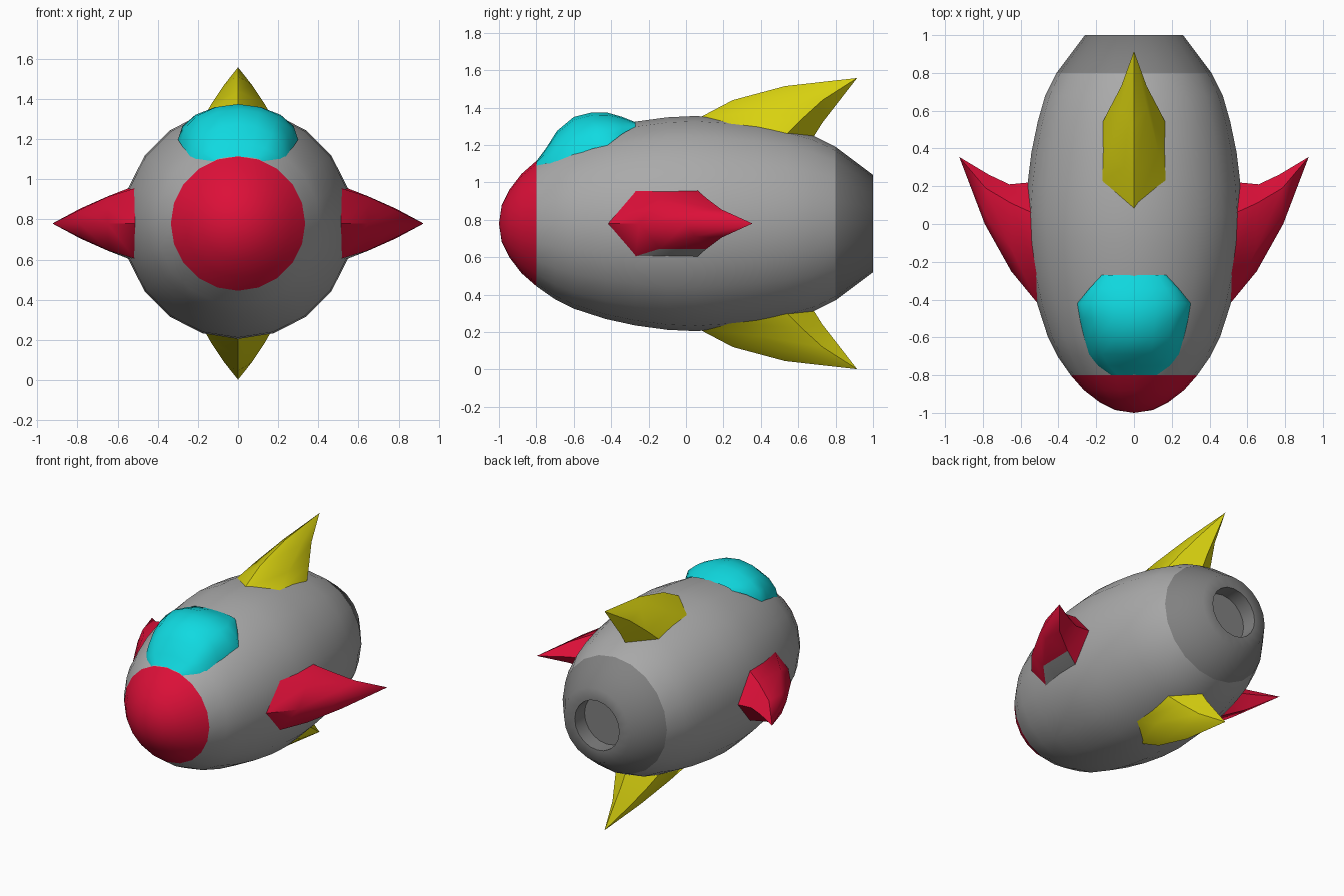
import bpy, bmesh, math

if "Cube" in bpy.data.objects:
    bpy.data.objects.remove(bpy.data.objects["Cube"])

CZ = 0.78  # height of the hull axis


def material(name, rgb):
    m = bpy.data.materials.new(name)
    m.diffuse_color = (*rgb, 1)
    m.use_nodes = True
    m.node_tree.nodes["Principled BSDF"].inputs["Base Color"].default_value = m.diffuse_color
    return m


RED = material("red", (0.72, 0.005, 0.04))
YELLOW = material("yellow", (0.7, 0.65, 0.005))
CYAN = material("cyan", (0.005, 0.7, 0.75))
GREY = material("grey", (0.4, 0.4, 0.4))
DARK = material("dark_grey", (0.22, 0.22, 0.22))


def finish(name, bm, mats, angle):
    bmesh.ops.remove_doubles(bm, verts=bm.verts, dist=1e-5)
    bmesh.ops.recalc_face_normals(bm, faces=bm.faces)
    me = bpy.data.meshes.new(name)
    bm.to_mesh(me)
    bm.free()
    for m in mats:
        me.materials.append(m)
    ob = bpy.data.objects.new(name, me)
    bpy.context.collection.objects.link(ob)
    bpy.ops.object.select_all(action='DESELECT')
    ob.select_set(True)
    bpy.context.view_layer.objects.active = ob
    bpy.ops.object.shade_smooth_by_angle(angle=math.radians(angle))
    return ob


def revolve(name, profile, mat, angle=40, n=20):
    """Turn (y, radius) points about the hull axis."""
    bm = bmesh.new()
    rings = []
    for y, r in profile:
        if r == 0:
            rings.append([bm.verts.new((0, y, CZ))] * n)
        else:
            rings.append([bm.verts.new((r * math.cos(2 * math.pi * i / n), y,
                                        CZ + r * math.sin(2 * math.pi * i / n))) for i in range(n)])
    for a, b in zip(rings, rings[1:]):
        for i in range(n):
            j = (i + 1) % n
            bm.faces.new(list(dict.fromkeys((a[i], a[j], b[j], b[i]))))
    return finish(name, bm, [mat], angle)


def fin(name, rings, tip, mats, place, grey_strip=False):
    """Six-sided swept spike; ring points are (y, height, half width)."""
    bm = bmesh.new()
    loops = []
    for front, side_f, side_b, back in rings:
        pts = [(*front, 0), side_f, side_b, (*back, 0)]
        pts += [(y, h, -w) for y, h, w in (side_b, side_f)]
        loops.append([bm.verts.new(place(*p)) for p in pts])
    top = bm.verts.new(place(*tip, 0))
    bm.faces.new(loops[0])
    for level, (a, b) in enumerate(zip(loops, loops[1:])):
        for i in range(6):
            j = (i + 1) % 6
            f = bm.faces.new((a[i], a[j], b[j], b[i]))
            if grey_strip and level == 0 and i == 4:
                f.material_index = 1
    for i in range(6):
        bm.faces.new((loops[-1][i], loops[-1][(i + 1) % 6], top))
    return finish(name, bm, mats, 50)


# Hull, nose and recessed exhaust
revolve("hull", [(-0.8, .335), (-.7, .405), (-.6, .455), (-.43, .51), (-.27, .545), (-.1, .568),
                 (.05, .575), (.2, .565), (.38, .543), (.54, .51), (.68, .47), (.8, .41)], GREY)
revolve("nose_cap", [(-1, 0), (-.985, .1), (-.945, .18), (-.88, .265), (-.8, .335)], RED, 60)
revolve("exhaust", [(.8, .41), (1, .26), (1, .175), (.89, .175), (.89, 0)], DARK, 60)

# Canopy: arched cross-sections along y (y, half width, side z, top z)
bm = bmesh.new()
rows = []
for y, w, zs, zt in [(-.8, .12, 1.09, 1.113), (-.75, .19, 1.10, 1.18), (-.69, .24, 1.105, 1.275),
                     (-.6, .265, 1.145, 1.35), (-.5, .287, 1.18, 1.375), (-.42, .3, 1.198, 1.373),
                     (-.34, .235, 1.26, 1.35), (-.27, .17, 1.298, 1.322)]:
    rows.append([bm.verts.new((w * math.sin(t), y, zs + (zt - zs) * math.cos(t)))
                 for t in (math.pi * k / 8 for k in range(-4, 5))])
for a, b in zip(rows, rows[1:]):
    for i in range(8):
        bm.faces.new((a[i], a[i + 1], b[i + 1], b[i]))
finish("canopy", bm, [CYAN], 60)

# Upper and lower tail fins, left and right side fins
TAIL = [((.06, .56), (.22, .53, .17), (.54, .48, .165), (.68, .46)),
        ((.25, .66), (.38, .60, .13), (.62, .56, .125), (.73, .54)),
        ((.53, .735), (.61, .69, .07), (.73, .66, .067), (.80, .63))]
SIDE = [((-.42, .51), (-.27, .515, .175), (.06, .54, .178), (.22, .555)),
        ((-.25, .65), (-.14, .645, .135), (.11, .65, .135), (.21, .66)),
        ((0, .79), (.05, .785, .07), (.19, .785, .075), (.262, .77))]
for s, v, h in ((1, "upper", "right"), (-1, "lower", "left")):
    fin(v + "_tail_fin", TAIL, (.915, .778), [YELLOW],
        lambda y, o, w: (w, y, CZ + s * o))
    fin(h + "_side_fin", SIDE, (.355, .925), [RED, GREY],
        lambda y, o, w: (s * o, y, CZ + w), True)
